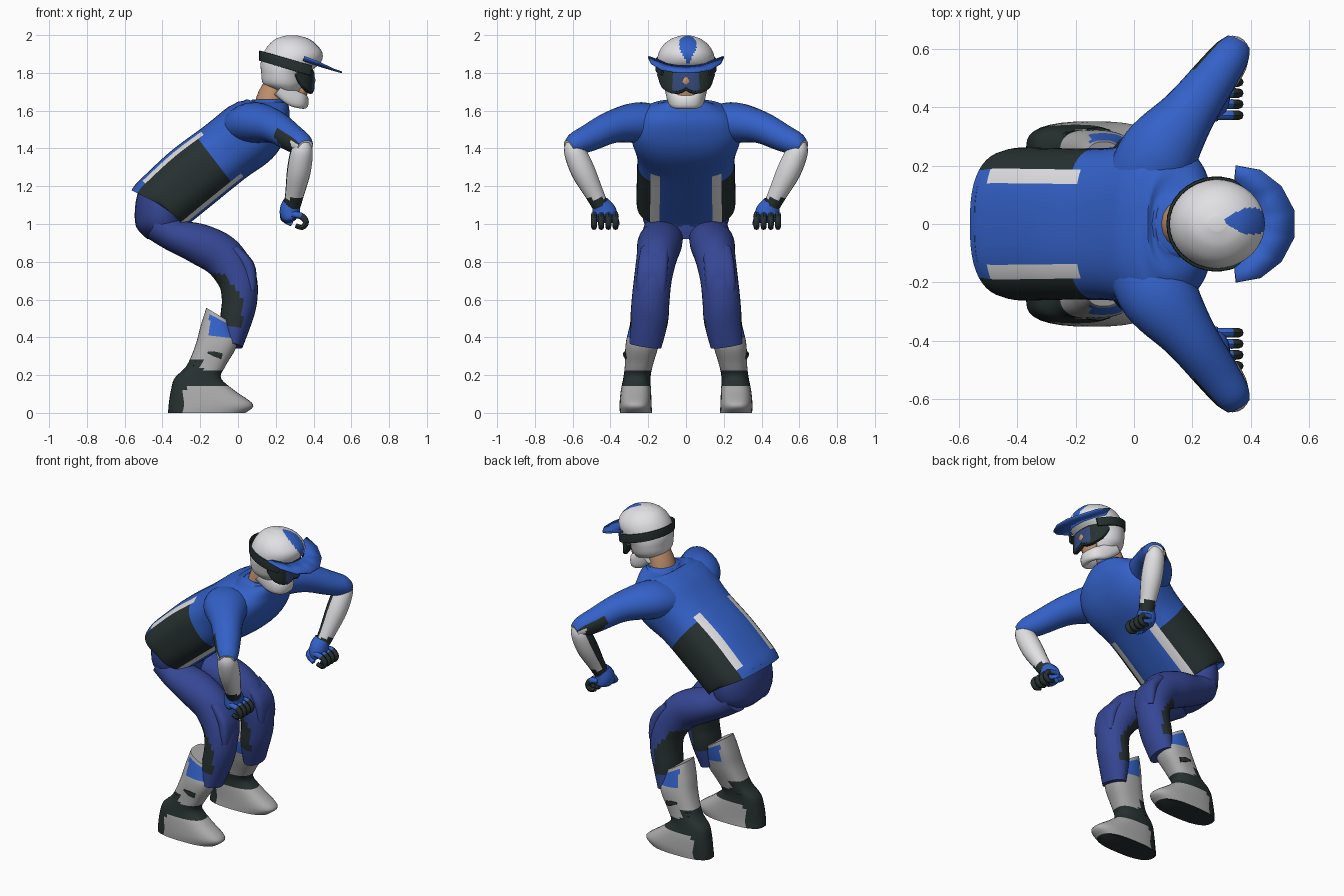
import bpy, bmesh, math
from mathutils import Vector

if "Cube" in bpy.data.objects:
    bpy.data.objects.remove(bpy.data.objects["Cube"])


def mat(name, r, g, b):
    m = bpy.data.materials.new(name)
    m.diffuse_color = (r, g, b, 1)
    m.use_nodes = True
    m.node_tree.nodes["Principled BSDF"].inputs["Base Color"].default_value = m.diffuse_color
    return m


BLUE = mat("shirt_blue", .034, .12, .58)
PANTS = mat("pants_indigo", .037, .063, .30)
DARK = mat("charcoal", .02, .03, .03)
WHITE = mat("white", .75, .75, .77)
GREY = mat("boot_grey", .42, .42, .42)
SKIN = mat("skin", .55, .29, .16)
LENS = mat("lens_blue", .035, .07, .2)


def finish(name, bm, mats, rule=None, angle=45):
    bmesh.ops.recalc_face_normals(bm, faces=bm.faces)
    bm.normal_update()
    if rule:
        for f in bm.faces:
            f.material_index = rule(f.calc_center_median(), f.normal)
    me = bpy.data.meshes.new(name)
    bm.to_mesh(me)
    bm.free()
    for m in mats:
        me.materials.append(m)
    ob = bpy.data.objects.new(name, me)
    bpy.context.collection.objects.link(ob)
    bpy.ops.object.select_all(action='DESELECT')
    ob.select_set(True)
    bpy.context.view_layer.objects.active = ob
    bpy.ops.object.shade_smooth_by_angle(angle=math.radians(angle))
    return ob


def smooth_path(secs, steps):
    out, n = [], len(secs)
    for i in range(n - 1):
        p = [secs[max(i - 1, 0)], secs[i], secs[i + 1], secs[min(i + 2, n - 1)]]
        for k in range(steps):
            t = k / steps
            out.append([.5 * (2 * b + (c - a) * t + (2 * a - 5 * b + 4 * c - d) * t * t
                              + (3 * b - a - 3 * c + d) * t ** 3) for a, b, c, d in zip(*p)])
    return out + [list(secs[-1])]


def loft(name, secs, mats, rule=None, side=(0, 1, 0), flat=False, sides=16, steps=3, e=2, s=1, off=0):
    """Sections are x, y, z, half width along side, half depth; s=-1 mirrors in y."""
    rows = smooth_path(secs, steps)
    bm = bmesh.new()
    rings = []
    for i, r in enumerate(rows):
        t = Vector(rows[min(i + 1, len(rows) - 1)][:3]) - Vector(rows[max(i - 1, 0)][:3])
        t = Vector((0, 0, 1)) if flat else t.normalized()
        v = Vector(side)
        v = (v - t * v.dot(t)).normalized()
        w = t.cross(v)
        ring = []
        for k in range(sides):
            a = 2 * math.pi * (k + off) / sides
            c, d = math.cos(a), math.sin(a)
            c = math.copysign(abs(c) ** (2 / e), c)
            d = math.copysign(abs(d) ** (2 / e), d)
            p = Vector(r[:3]) + v * (r[3] * c) + w * (r[4] * d)
            ring.append(bm.verts.new((p.x, p.y * s, p.z)))
        rings.append(ring)
    for a, b in zip(rings, rings[1:]):
        for k in range(sides):
            j = (k + 1) % sides
            bm.faces.new((a[k], a[j], b[j], b[k]))
    bm.faces.new(rings[0])
    bm.faces.new(rings[-1])
    return finish(name, bm, mats, rule)


# Jersey body with dark side panels edged in white
def jersey_rule(c, n):
    d = (c.x + .41) * .74 + (c.z - 1.11) * .67
    y = abs(c.y)
    if d < .37 and y > .187:
        return 1
    return 2 if .01 < d < .42 and .135 < y <= .187 else 0


loft("jersey", [(-.408, 0, 1.098, .25, .176), (-.385, 0, 1.122, .262, .174), (-.24, 0, 1.248, .26, .18),
                (-.07, 0, 1.38, .26, .176), (.06, 0, 1.48, .29, .18), (.13, 0, 1.56, .27, .155),
                (.16, 0, 1.62, .19, .12), (.165, 0, 1.65, .1, .09)],
     [BLUE, DARK, WHITE], jersey_rule, sides=48, steps=6, e=2.6, off=.5)
loft("collar", [(.13, 0, 1.59, .19, .135), (.15, 0, 1.635, .13, .105), (.165, 0, 1.66, .1, .088)],
     [BLUE], flat=True)
loft("neck", [(.163, 0, 1.62, .088, .08), (.185, 0, 1.7, .082, .077), (.23, 0, 1.79, .075, .07)],
     [SKIN], flat=True)

# Seat of the trousers
loft("pelvis", [(-.41, 0, 1.17, .21, .12), (-.405, 0, 1.09, .23, .14), (-.405, 0, .985, .215, .135),
                (-.38, 0, .92, .13, .10)], [PANTS], flat=True, sides=24)


def leg_rule(c, n):
    edge = .022 - max(0, c.z - .6) * .65
    return 1 if .46 < c.z < .74 and c.x < edge else 0


def boot_rule(c, n):
    if n.z < -.9 or .145 < c.z < .22 or (c.z < .2 and c.x < -.28) or (.2 < c.z < .28 and c.x < -.19):
        return 1
    return 2 if .41 < c.z < .535 and c.x > -.15 else 0


def sleeve_rule(c, n):
    y = abs(c.y)
    if y > .615 and n.z < .15:
        return 2
    return 1 if y > .53 and n.x < -.35 and n.z < .35 else 0


def forearm_rule(c, n):
    if c.z < 1.135:
        return 1
    inward = -n.y if c.y > 0 else n.y
    return 1 if -n.x + .5 * inward > .7 and c.z < 1.42 else 0


def finger_rule(c, n):
    return 1 if c.z > 1.035 and c.x < .335 else 0


for s, tag in ((1, "left"), (-1, "right")):
    # Trouser leg with stretch panel behind the knee
    loft("trouser_leg_" + tag, [(-.43, .115, 1.0, .1, .09), (-.335, .125, .94, .11, .088),
         (-.2, .14, .892, .118, .108), (-.08, .155, .825, .107, .112), (-.005, .175, .71, .1, .103),
         (.008, .187, .6, .1, .094), (-.01, .195, .49, .1, .084), (-.03, .215, .355, .085, .055)],
         [PANTS, DARK], leg_rule, sides=28, steps=6, s=s)
    loft("knee_pad_" + tag, [(-.02, .165, .865, .075, .03), (.05, .175, .785, .08, .035),
         (.068, .182, .7, .08, .032), (.07, .185, .645, .075, .025)], [PANTS], e=3, s=s)

    # Boot as level outlines: z, heel x, toe x, centre y, half width
    outline = [(0, -.37, .04, .265, .085), (.045, -.367, .08, .267, .085), (.12, -.355, -.02, .265, .08),
               (.185, -.335, -.09, .26, .072), (.25, -.272, -.065, .25, .074), (.36, -.225, -.005, .232, .088),
               (.46, -.198, -.015, .214, .088), (.555, -.168, -.04, .2, .082)]
    boot = loft("boot_" + tag, [((a + b) / 2, y, z, w, (b - a) / 2) for z, a, b, y, w in outline],
                [GREY, DARK, BLUE], boot_rule, flat=True, sides=32, steps=6, e=2.6, s=s)
    for v in boot.data.vertices:  # slope the cuff down toward the shin
        v.co.z -= max(0, v.co.x + .165) * .6 * max(0, min(1, (v.co.z - .38) / .17))
    # Ankle bellows and buckle
    for i in range(4):
        z = .2 + i * .022
        x = -.24 + i * .012
        loft(f"ankle_rib_{i}_{tag}", [(x, .252, z, .055, .045), (x, .252, z + .006, .068, .054),
             (x, .252, z + .012, .055, .045)], [DARK], flat=True, steps=1, s=s)
    loft("boot_buckle_" + tag, [(-.16, .322, .32, .006, .006), (-.12, .326, .31, .008, .016),
         (-.085, .318, .30, .006, .018)], [DARK], sides=6, steps=1, s=s)

    # Sleeve
    loft("upper_arm_" + tag, [(.02, .1, 1.5, .1, .13), (.085, .24, 1.535, .11, .135),
         (.19, .385, 1.515, .087, .095), (.285, .515, 1.455, .072, .076), (.335, .585, 1.425, .06, .064),
         (.357, .622, 1.41, .035, .045)], [BLUE, DARK, WHITE], sleeve_rule, side=(0, 0, 1), sides=24, s=s, steps=6)
    loft("forearm_" + tag, [(.345, .607, 1.44, .03, .035), (.338, .592, 1.39, .056, .058),
         (.322, .545, 1.28, .064, .063), (.3, .485, 1.16, .05, .05), (.287, .455, 1.1, .044, .045)],
         [WHITE, DARK], forearm_rule, s=s, steps=4)
    # Glove with curled fingers
    loft("glove_palm_" + tag, [(.285, .455, 1.115, .045, .047), (.275, .437, 1.075, .063, .054),
         (.278, .428, 1.035, .068, .05), (.285, .428, 1.015, .06, .025)], [BLUE], s=s)
    for i in range(4):
        y = .373 + i * .038
        loft(f"finger_{i}_{tag}", [(.285, y, 1.05, .016, .016), (.335, y, 1.042, .017, .018),
             (.36, y, 1.01, .016, .016), (.34, y, .982, .015, .014), (.305, y, .992, .012, .012)],
             [DARK, BLUE], finger_rule, sides=8, s=s)
    loft("thumb_" + tag, [(.25, .4, 1.06, .02, .02), (.24, .375, 1.03, .017, .017),
         (.285, .365, 1.0, .014, .014)], [BLUE], sides=8, side=(0, 0, 1), s=s)


# Helmet shell with a tapering blue blaze on the crown
def helmet_rule(c, n):
    w = min(.045, .6 * (c.x - .3), .5 * (c.z - 1.84))
    return 1 if c.x > .3 and c.z > 1.84 and abs(c.y - .01) < w else 0


shell = [(1.7, .2, .33, .095), (1.74, .135, .355, .13), (1.8, .123, .375, .146), (1.85, .12, .435, .153),
         (1.9, .133, .448, .147), (1.945, .16, .42, .122), (1.98, .2, .375, .078), (1.998, .255, .315, .025)]
loft("helmet_shell", [((a + b) / 2, 0, z, w, (b - a) / 2) for z, a, b, w in shell],
     [WHITE, BLUE], helmet_rule, flat=True, sides=96, steps=9)
half = [(.22, .085, 1.72, .045, .026), (.285, .075, 1.67, .045, .022), (.335, .052, 1.652, .041, .022)]
loft("chin_guard", half + [(.35, 0, 1.648, .038, .024)] + [(x, -y, z, a, b) for x, y, z, a, b in half[::-1]],
     [WHITE], side=(0, 0, 1), steps=4, e=2.4)

# Goggles
arc = [(.318, .135, 1.805, .024), (.36, .102, 1.766, .054), (.383, .052, 1.754, .066), (.387, 0, 1.764, .056)]
arc += [(x, -y, z, h) for x, y, z, h in arc[2::-1]]
loft("goggle_frame", [(x, y, z, h, .016) for x, y, z, h in arc], [DARK], side=(0, 0, 1), e=4, steps=3)
loft("goggle_lens", [(x + .012, y * .98, z, h - .013, .006) for x, y, z, h in arc[1:-1]],
     [LENS], side=(0, 0, 1), e=4, steps=4)
loft("nose", [(.391, 0, 1.785, .01, .01), (.397, 0, 1.762, .022, .013), (.391, 0, 1.738, .032, .013)],
     [SKIN], sides=8)
loft("lower_face", [(.34, 0, 1.72, .06, .035), (.335, 0, 1.68, .055, .03)], [SKIN], flat=True)
strap = []
for i in range(25):
    a = math.radians(52 + 256 * i / 24)
    x = .283 + .166 * math.cos(a)
    strap.append((x, .157 * math.sin(a), 1.855 - .29 * (x - .24), .027, .006))
loft("goggle_strap", strap, [DARK], side=(0, 0, 1), e=5, steps=1)

# Sun peak: curved blade swept up at the tips
inner = [(.345, .15, 1.868), (.40, .105, 1.848), (.43, .05, 1.838), (.435, 0, 1.836)]
outer = [(.35, .2, 1.885), (.435, .185, 1.852), (.505, .13, 1.818), (.55, .045, 1.803)]
bm = bmesh.new()
grid = []
for row in (inner, outer):
    pts = list(row) + [(x, -y, z) for x, y, z in row[::-1] if y]
    grid.append([bm.verts.new(p) for p in pts])
a, b = grid
for k in range(3):
    bm.faces.new((a[k], a[k + 1], b[k + 1], b[k]))
    bm.faces.new((a[6 - k], b[7 - k], b[6 - k], a[5 - k]))
bm.faces.new((a[3], b[4], b[3]))
peak = finish("helmet_peak", bm, [BLUE], angle=25)
mod = peak.modifiers.new("thickness", 'SOLIDIFY')
mod.thickness = .01
mod.offset = 0
